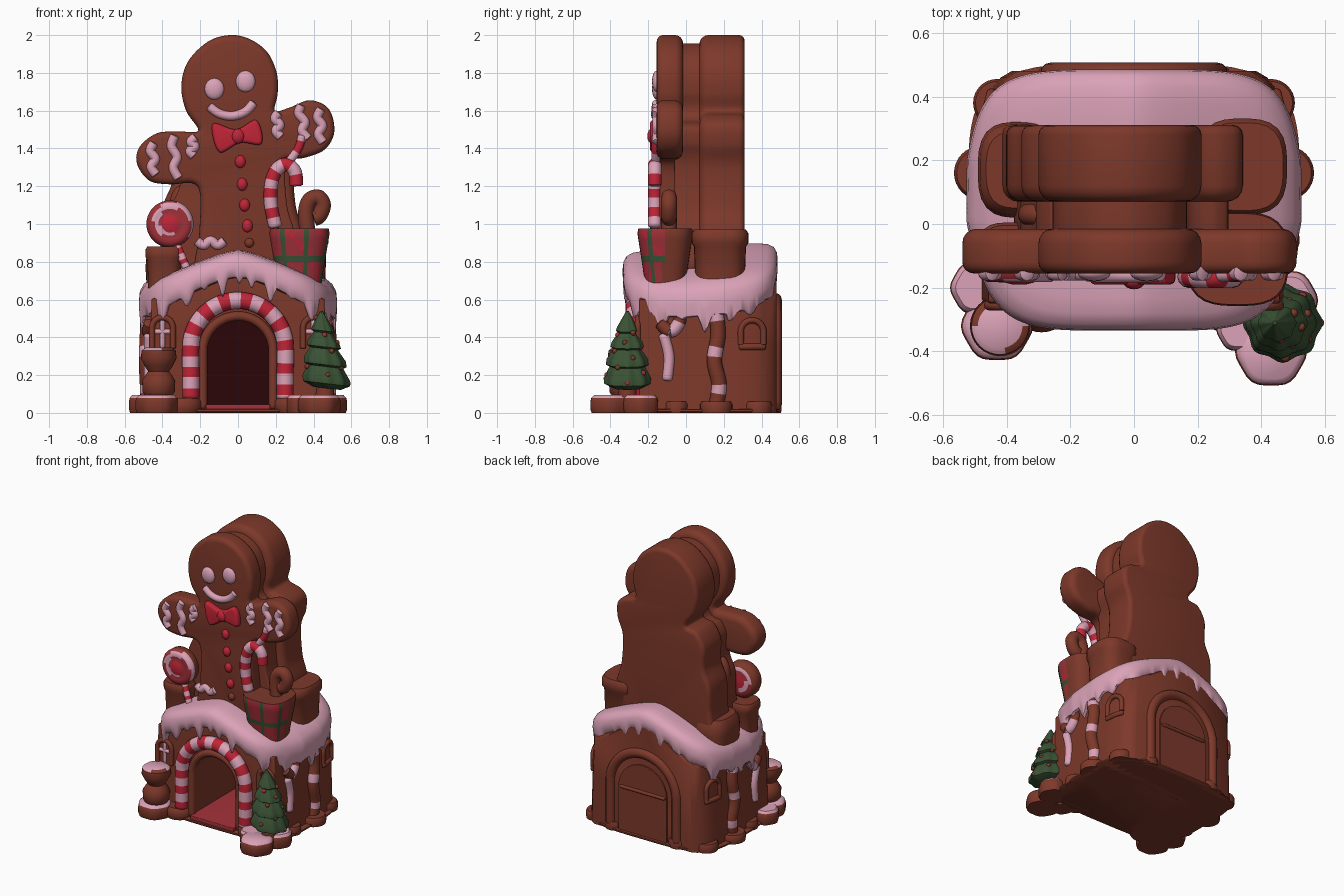
import bpy, bmesh, math
from mathutils import Vector as V

if "Cube" in bpy.data.objects:
    bpy.data.objects.remove(bpy.data.objects["Cube"])

def mat(name, r, g, b):
    m = bpy.data.materials.new(name)
    m.diffuse_color = (r, g, b, 1)
    m.use_nodes = True
    m.node_tree.nodes["Principled BSDF"].inputs["Base Color"].default_value = m.diffuse_color
    return m

BROWN = mat("gingerbread_brown", .205, .04, .023)
PINK = mat("icing_pink", .71, .365, .475)
RED = mat("candy_red", .53, .018, .038)
ROSE = mat("deep_rose", .35, .03, .04)
GREEN = mat("tree_green", .042, .085, .035)
DARK = mat("dark_maroon", .024, .0015, .0025)

# ---------- helpers ----------
def skin(name, rings, mats, rule=None, angle=45):
    """Join equal rings of points into a capped surface; rule(i, j, centre) picks the material."""
    n, m = len(rings[0]), len(rings)
    bm = bmesh.new()
    vs = [[bm.verts.new(p) for p in r] for r in rings]
    for i in range(m - 1):
        for j in range(n):
            k = (j + 1) % n
            f = bm.faces.new((vs[i][j], vs[i][k], vs[i + 1][k], vs[i + 1][j]))
            if rule:
                f.material_index = rule(i, j, f.calc_center_median())
    for i, ring in ((0, vs[0]), (m - 2, vs[-1])):
        f = bm.faces.new(ring)
        if rule:
            f.material_index = rule(i, 0, f.calc_center_median())
    bmesh.ops.recalc_face_normals(bm, faces=bm.faces[:])
    for f in bm.faces:
        f.smooth = True
    me = bpy.data.meshes.new(name)
    bm.to_mesh(me)
    bm.free()
    me.set_sharp_from_angle(angle=math.radians(angle))
    for x in mats:
        me.materials.append(x)
    ob = bpy.data.objects.new(name, me)
    bpy.context.collection.objects.link(ob)
    return ob

def spline(pts, k=6, closed=True):
    pts = [V(p) for p in pts]
    n, out = len(pts), []
    get = (lambda i: pts[i % n]) if closed else (lambda i: pts[max(0, min(n - 1, i))])
    for i in range(n if closed else n - 1):
        a, b, c, d = get(i - 1), get(i), get(i + 1), get(i + 2)
        for s in range(k):
            t = s / k
            out.append(.5 * (2 * b + (c - a) * t + (2 * a - 5 * b + 4 * c - d) * t * t
                             + (3 * b - a - 3 * c + d) * t ** 3))
    return out if closed else out + [pts[-1]]

def slab(name, pts, y0, y1, r0, r1, mt, inset=0):
    """Outline in x/z extruded along y with rounded rims."""
    pts = [V(p) for p in pts]
    n = len(pts)
    def ring(y, d):
        out = []
        for j, p in enumerate(pts):
            t = (pts[(j + 1) % n] - pts[j - 1]).normalized()
            z = p.y + t.x * d
            out.append((p.x - t.y * d, y, 0 if abs(p.y) < .005 else z))
        return out
    A = [i * math.pi / 8 for i in range(5)]
    rings = [ring(y0 + r0 * (1 - math.sin(a)), inset + r0 * (1 - math.cos(a))) for a in A[::-1]]
    rings += [ring(y1 - r1 * (1 - math.sin(a)), inset + r1 * (1 - math.cos(a))) for a in A]
    return skin(name, rings, [mt])

def tube(name, path, r, mats, stripe=.05, ref=(0, 1, 0), k=8, seg=12):
    P = spline(path, k, False)
    ref, L, rings = V(ref), [0], []
    for i, p in enumerate(P):
        t = (P[min(i + 1, len(P) - 1)] - P[max(i - 1, 0)]).normalized()
        b = t.cross(ref).normalized()
        c = b.cross(t)
        q = r * (.6 if i in (0, len(P) - 1) else 1)
        rings.append([p + q * (math.cos(a) * b + math.sin(a) * c)
                      for a in (2 * math.pi * j / seg for j in range(seg))])
        if i:
            L.append(L[-1] + (p - P[i - 1]).length)
    rule = lambda i, j, c: int(L[i] / stripe) % len(mats)
    return skin(name, rings, mats, rule, 60)

def lathe(name, prof, loc, mats, rule=None, sx=1, sy=1, n=2, seg=32, wave=0, lobes=8):
    rings = []
    for r, z in prof:
        ring = []
        for j in range(seg):
            a = 2 * math.pi * j / seg
            q = r * (abs(math.cos(a)) ** n + abs(math.sin(a)) ** n) ** (-1 / n)
            q *= 1 + wave * math.cos(lobes * a)
            ring.append((loc[0] + q * sx * math.cos(a), loc[1] + q * sy * math.sin(a), loc[2] + z))
        rings.append(ring)
    return skin(name, rings, mats, rule)

def ball(name, loc, sx, sy, sz, mt):
    prof = [(max(.02, math.sin(a)), -sz * math.cos(a)) for a in (math.pi * i / 8 for i in range(9))]
    return lathe(name, prof, loc, [mt], sx=sx, sy=sy, seg=16)

def arch(w, zc, y=None, z0=0):
    xz = [(-w, z0), (-w, (z0 + zc) / 2)] + [(-w * math.cos(math.pi * i / 14), zc + w * math.sin(math.pi * i / 14))
          for i in range(15)] + [(w, (z0 + zc) / 2), (w, z0)]
    return xz if y is None else [(x, y, z) for x, z in xz]

# ---------- house ----------
gable = [(.48, 0), (.468, .35), (.457, .6), (.2, .74), (0, .8), (-.2, .74), (-.457, .6), (-.468, .35), (-.48, 0)]
slab("house_front", arch(.17, .33) + gable, -.25, .25, .015, 0, BROWN)
skin("house_back", [[(x * s, y, z) for x, z in gable] for y, s in
     ((.25, 1), (.3, 1), (.37, .98), (.42, .94), (.46, .87), (.48, .8))], [BROWN])
slab("dark_inner_wall", arch(.168, .33), .238, .249, 0, 0, DARK)
lathe("plinth", [(.98, 0), (1, .008), (1, .018), (.99, .02)], (0, .1, 0), [BROWN], sx=.52, sy=.405, n=4, seg=80)
slab("door_rug", [(-.17, .015), (.17, .015), (.17, .045), (-.17, .045)], -.295, .24, .005, 0, ROSE)
tube("candy_arch", arch(.25, .345, -.275, .07), .045, [RED, PINK], .0565)
tube("door_frame", arch(.187, .325, -.25, .02), .025, [BROWN])
tube("gable_trim", [(-.4, -.26, .58), (-.2, -.26, .68), (0, -.26, .74), (.2, -.26, .68), (.4, -.26, .58)], .025, [BROWN])
# back door
tube("back_door_arch", arch(.26, .34, .472, .03), .035, [BROWN])
slab("back_door", arch(.19, .33)[::-1], .46, .49, 0, 0, BROWN)
tube("back_door_rail", [(-.18, .49, .33), (0, .49, .33), (.18, .49, .33)], .012, [BROWN])

# roof icing: gabled cap with dripping skirt
def ridge(x, y):
    return .86 - .4 * (math.sqrt(x * x + .005) - .07) + .05 * max(0, y + .1) / .58
def roof_ring(s, drop, drip=0):
    out = []
    for j in range(240):
        a = 2 * math.pi * j / 240
        q = s * (abs(math.cos(a) / .525) ** 5 + abs(math.sin(a) / .41) ** 5) ** (-1 / 5)
        x, y = q * math.cos(a), .075 + q * math.sin(a)
        x *= 1 - .15 * max(0, -y) / .33 - .09 * max(0, y - .2) / .28
        w = .012 + max(0, math.sin(27 * a) + .8 * math.sin(17 * a + 1)) * .05 + .05 * max(0, abs(x) - .2) / .3
        out.append((x, y, ridge(x, y) - drop - drip * w))
    return out
skin("roof_icing", [roof_ring(*t) for t in ((.02, 0), (.2, 0), (.4, 0), (.6, 0), (.75, .004), (.87, .012), (.95, .03),
     (.99, .06), (1, .09, .3), (.985, .12, .9), (.95, .13, 1), (.9, .11, .8), (.8, .1))], [PINK], None, 60)

# side columns, windows on each side
for s, side in ((-1, "left"), (1, "right")):
    tube(side + "_twisted_column", [(s * .475, .16, .04), (s * .48, .175, .15), (s * .485, .15, .28), (s * .48, .17, .42),
         (s * .475, .15, .58)], .04, [BROWN, PINK, BROWN, BROWN], .05)
    tube(side + "_icing_drip", [(s * .47, -.1, .17), (s * .47, -.09, .3), (s * .47, -.12, .42)], .028, [PINK])
    tube(side + "_drip_top", [(s * .465, -.14, .48), (s * .475, -.08, .43), (s * .47, -.03, .5), (s * .465, -.06, .58)],
         .034, [BROWN, PINK], .07)
    win = [(s * (.465 - .25 * max(0, x + .01)), .35 + x, .36 + z) for x, z in arch(.06, .07)]
    tube(side + "_side_window", win, .016, [BROWN], ref=(1, 0, 0))
    tube(side + "_side_sill", [(s * .465, .28, .35), (s * .46, .35, .35), (s * .44, .42, .35)], .018, [BROWN], ref=(1, 0, 0))
    tube(side + "_front_window", [(s * .4 + x, -.255, .34 + z) for x, z in arch(.055, .11)], .016, [BROWN])
    tube(side + "_window_bar", [(s * .4, -.25, .34), (s * .4, -.25, .5)], .013, [PINK])
    tube(side + "_window_crossbar", [(s * .4 - .045, -.25, .43), (s * .4 + .045, -.25, .43)], .013, [PINK], ref=(0, 0, 1))
    lathe(side + "_door_cookie", [(.09, 0), (.1, .02), (.1, .06), (.085, .08)], (s * .29, -.24, 0), [BROWN])
    # low cookie footing around the walls
    for k, (x, y, r) in enumerate(((.48, .16, .085), (.43, .38, .075), (.25, .44, .065), (.46, -.05, .06))):
        lathe("%s_footing_%d" % (side, k), [(.97, 0), (1, .015), (1, .045), (.9, .06)], (s * x, y, 0), [BROWN], sx=r, sy=r)

# ---------- ground decorations ----------
disc = [(.93, 0), (1, .02), (1, .06), (.95, .08), (.8, .095)]
top_ice = lambda i, j, c: 1 if c.z > .07 else 0
for k, (x, y, r) in enumerate(((-.43, -.32, .11), (-.49, -.2, .085), (.43, -.4, .11), (.33, -.33, .07), (.48, -.24, .095))):
    lathe("base_cookie_%d" % k, disc, (x, y, 0), [BROWN, PINK], top_ice, sx=r, sy=r, wave=.03, lobes=6)
lathe("urn", [(.07, .09), (.085, .11), (.088, .17), (.07, .2), (.055, .22), (.075, .25), (.095, .29), (.09, .33), (.07, .345)],
      (-.42, -.32, 0), [BROWN, PINK], lambda i, j, c: 1 if i == 7 and j % 16 < 9 else 0)
lathe("tree_trunk", [(.05, .07), (.045, .18)], (.46, -.31, 0), [BROWN])
tiers = ((.07, .13), (.118, .155), (.12, .185), (.09, .245), (.108, .255), (.106, .285), (.07, .34), (.086, .35),
         (.08, .375), (.047, .425), (.058, .435), (.052, .455), (.025, .505), (.006, .54))
tree = lathe("tree", tiers, (.46, -.31, 0), [GREEN], seg=48, wave=.05)
for v in tree.data.vertices:
    dx = v.co.x - .46
    v.co.x += .07 * (.28 - v.co.z)
    v.co.z -= .12 * dx
for i in range(18):
    a, t = i * 2.4, i / 18
    r = .118 - .08 * t
    ball("tree_ornament_%d" % i, (.465 + r * math.cos(a), -.31 + r * math.sin(a), .17 + .29 * t - .12 * r * math.cos(a)),
         .014, .014, .014, (ROSE, BROWN, BROWN)[i % 3])

# ---------- gingerbread figure ----------
head = [(.195, 1.6), (.21, 1.69), (.205, 1.8), (.155, 1.91), (.06, 1.98), (-.045, 2), (-.16, 1.965), (-.265, 1.86),
        (-.3, 1.73), (-.275, 1.6), (-.21, 1.495)]
front = [(-.22, .72), (0, .71), (.22, .72), (.22, .95), (.2, 1.2), (.235, 1.33), (.35, 1.35), (.46, 1.395), (.51, 1.49),
         (.48, 1.61), (.38, 1.655), (.27, 1.615)] + head + [(-.32, 1.49), (-.43, 1.48), (-.52, 1.41), (-.535, 1.32),
         (-.47, 1.23), (-.36, 1.21), (-.24, 1.215), (-.2, 1.15), (-.205, .95)]
back = [(-.39, .72), (0, .71), (.35, .72), (.345, .95), (.305, 1.1), (.295, 1.3), (.335, 1.42), (.335, 1.52), (.28, 1.57)] \
       + head + [(-.29, 1.47), (-.35, 1.37), (-.35, 1.22), (-.395, 1.1), (-.4, .95)]
slab("gingerbread_front", spline(front), -.155, -.015, .035, .045, BROWN)
slab("gingerbread_core", spline(back), -.06, .16, .01, .01, BROWN, .045)
slab("gingerbread_back", spline(back), .07, .31, .05, .03, BROWN)
ball("left_eye", (-.125, -.155, 1.715), .052, .025, .057, PINK)
ball("right_eye", (.04, -.155, 1.755), .052, .025, .057, PINK)
tube("smile", [(-.155, -.155, 1.625), (-.1, -.16, 1.585), (-.03, -.16, 1.572), (.04, -.16, 1.595), (.085, -.155, 1.645)],
     .024, [PINK])
slab("bow_tie", spline([(-.1, 1.38), (.01, 1.43), (.125, 1.425), (.098, 1.55), (-.01, 1.5), (-.135, 1.53)], 5),
     -.19, -.14, .018, 0, RED)
ball("bow_knot", (0, -.18, 1.465), .035, .025, .04, RED)
for i, (x, z) in enumerate(((.012, 1.33), (.022, 1.21), (.035, 1.1), (.05, .99))):
    ball("button_%d" % i, (x, -.155, z), .028, .022, .034, RED)
ball("lower_button", (.06, -.155, .9), .025, .02, .025, BROWN)
# wavy icing lines
for i, (x0, z0, x1, z1) in enumerate(((-.455, 1.43, -.445, 1.26), (-.345, 1.47, -.325, 1.24), (-.235, 1.46, -.245, 1.36),
                                      (.205, 1.59, .215, 1.46), (.325, 1.63, .36, 1.45), (.43, 1.61, .44, 1.43),
                                      (-.22, .9, -.07, .9))):
    path = [(x0 + (x1 - x0) * t / 4 + (.012 * (-1) ** t if i < 6 else 0), -.153,
             z0 + (z1 - z0) * t / 4 + (0 if i < 6 else .012 * (-1) ** t)) for t in range(5)]
    tube("icing_line_%d" % i, path, .025, [PINK])

# ---------- sweets on the roof ----------
tube("candy_cane", [(.2, -.165, .98), (.175, -.165, 1.1), (.175, -.165, 1.2), (.2, -.165, 1.28), (.25, -.165, 1.315),
     (.3, -.165, 1.28), (.31, -.165, 1.2)], .036, [PINK, RED], .05)
tube("cane_ribbon", [(.27, -.16, 1.33), (.32, -.16, 1.4), (.34, -.16, 1.47)], .022, [PINK, RED], .06)
tube("cookie_hook", [(.37, -.09, .94), (.36, -.09, 1.06), (.38, -.09, 1.125), (.425, -.09, 1.14), (.45, -.09, 1.1),
     (.43, -.09, 1.045), (.4, -.09, 1.03)], .042, [BROWN])
def plaid(i, j, c):
    if c.y > -.12 or c.z > .975:
        return 0
    return 2 if j % 5 == 1 or i == 3 else (3 if (i + j) % 7 == 0 else 1)
basket = [(.115, -.04)] + [(.12 + .005 * i, .03 * i) for i in range(1, 8)] + [(.16, .24), (.155, .265), (.12, .265)]
lathe("plaid_basket", basket, (.325, -.11, .71), [BROWN, ROSE, GREEN, RED], plaid, n=3, seg=40, sy=.92)
jar = [(.9, 0), (.95, .2), (1.04, .22), (1.04, .27), (.95, .29)]
lathe("back_right_jar", jar, (.34, .18, .68), [BROWN], sx=.135, sy=.145, n=3)
lathe("back_left_loaf", [(.95, 0), (1, .1), (.95, .17), (.8, .2)], (-.36, .17, .67), [BROWN], sx=.13, sy=.15, n=3)
lathe("front_left_box", [(.9, 0), (.95, .15), (1.05, .17), (1.05, .21), (.95, .225)], (-.39, -.09, .655), [BROWN],
      sx=.095, sy=.09, n=3)
tube("back_cookie_curl", [(-.22, .03, 1.17), (-.3, .03, 1.17), (-.33, .03, 1.08), (-.3, .03, .9)], .035, [BROWN])
# lollipop: disc turned around y with a spiral on both faces
LC = V((-.36, 0, 1.0))
def swirl(i, j, c):
    if -.15 < c.y < -.085:
        return 0
    d = V((c.x - LC.x, c.z - LC.z))
    t = math.atan2(d.y, d.x) / (2 * math.pi) + d.length / .11
    return 2 if d.length < .04 else (1 if t % 1 < .3 else 3)
rims = [(.02, -.07), (.045, -.074), (.075, -.076), (.1, -.08), (.122, -.1), (.125, -.15), (.115, -.172), (.1, -.182),
        (.08, -.182), (.062, -.178), (.045, -.184), (.02, -.19)]
skin("lollipop", [[(LC.x + r * math.cos(a), y, LC.z + r * math.sin(a)) for a in (2 * math.pi * j / 40 for j in range(40))]
     for r, y in rims], [BROWN, PINK, RED, ROSE], swirl)
tube("lollipop_stick", [(-.33, -.14, .9), (-.3, -.15, .83), (-.27, -.16, .76)], .022, [PINK, RED], .03)
